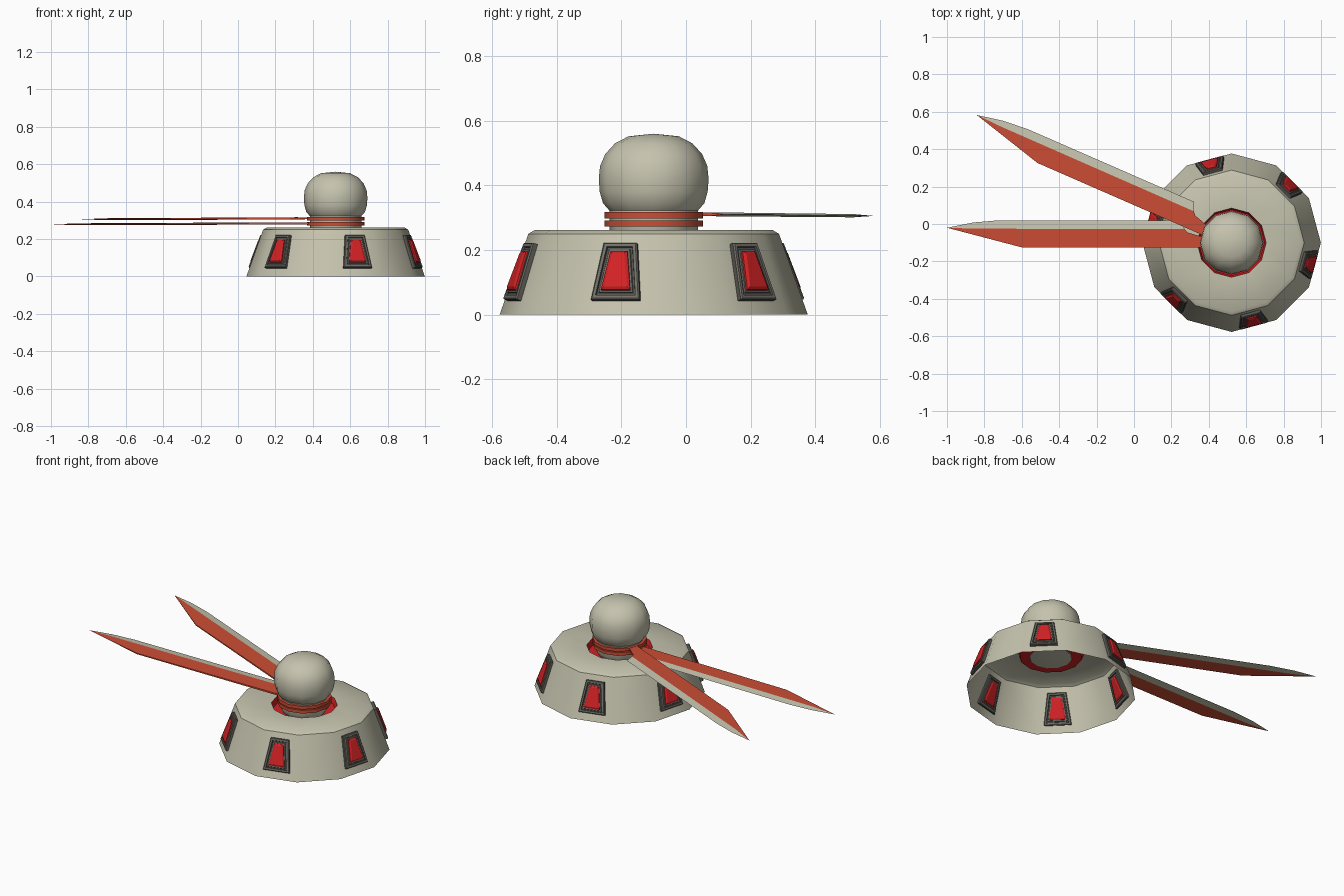
import bpy, bmesh, math
from mathutils import Vector, Matrix

if "Cube" in bpy.data.objects:
    bpy.data.objects.remove(bpy.data.objects["Cube"])

CX, CY = 0.522, -0.10   # axis of the round body
SIDES = 12


def material(name, rgb):
    m = bpy.data.materials.new(name)
    m.diffuse_color = (*rgb, 1)
    m.use_nodes = True
    m.node_tree.nodes["Principled BSDF"].inputs["Base Color"].default_value = m.diffuse_color
    return m


CREAM = material("cream", (0.56, 0.545, 0.42))
ORANGE = material("orange_red", (0.60, 0.075, 0.035))
RED = material("bright_red", (0.65, 0.016, 0.018))
GREY = material("frame_grey", (0.17, 0.165, 0.14))
DARK = material("dark_grey", (0.09, 0.087, 0.075))


def finish(name, bm, mats, smooth=False, recalc=True):
    bmesh.ops.remove_doubles(bm, verts=bm.verts, dist=1e-5)
    if recalc:
        bmesh.ops.recalc_face_normals(bm, faces=bm.faces)
    me = bpy.data.meshes.new(name)
    bm.to_mesh(me)
    bm.free()
    for m in mats:
        me.materials.append(m)
    ob = bpy.data.objects.new(name, me)
    bpy.context.collection.objects.link(ob)
    if smooth:
        bpy.ops.object.select_all(action='DESELECT')
        ob.select_set(True)
        bpy.context.view_layer.objects.active = ob
        bpy.ops.object.shade_smooth_by_angle(angle=math.radians(35))
    return ob


def lathe(name, profile, mat):
    """Turn (radius, z) points around the body axis."""
    bm = bmesh.new()
    rings = []
    for r, z in profile:
        rings.append([bm.verts.new((CX + r * math.cos(a), CY + r * math.sin(a), z))
                      for a in (math.tau * i / SIDES for i in range(SIDES))])
    for a, b in zip(rings, rings[1:]):
        for i in range(SIDES):
            j = (i + 1) % SIDES
            bm.faces.new((a[i], a[j], b[j], b[i]))
    return finish(name, bm, [mat], smooth=True, recalc=False)


# Hollow base skirt with top plate, and the red recess in its middle
R0, R1, Z1 = 0.477, 0.388, 0.25
lathe("base_skirt", [(R0, 0), (R1, Z1), (0.368, 0.262), (0.185, 0.262)], CREAM)
lathe("red_recess", [(0.185, 0.262), (0.176, 0.228), (0.115, 0.224)], RED)

# Neck and ball head
lathe("ball_head", [(0, 0.212), (0.118, 0.222), (0.137, 0.25), (0.137, 0.322),
                    (0.157, 0.345), (0.167, 0.38), (0.17, 0.42), (0.166, 0.46),
                    (0.150, 0.497), (0.120, 0.53), (0.078, 0.552), (0, 0.56)], CREAM)

# Two rotating collars that carry the blades
for name, z in (("lower_collar", 0.273), ("upper_collar", 0.298)):
    lathe(name, [(0.13, z), (0.153, z), (0.153, z + 0.019), (0.13, z + 0.019)], ORANGE)


def blade(name, z, turn):
    """Flat blade: orange body with a cream cutting edge, swung about the axis."""
    split = [(-1.0, -0.02, 0), (-0.85, -0.025, .005), (0.27, -0.027, .006)]
    edge = [(-0.86, 0.008, 0), (-0.72, 0.02, 0), (0.25, 0.02, 0)]
    body = [(0.285, -0.045, .005), (0.37, -0.07, .005), (0.38, -0.125, .005),
            (-0.60, -0.125, .003)]
    rot = Matrix.Rotation(turn, 3, 'Z')
    bm = bmesh.new()

    def vert(p, s):
        v = rot @ Vector((p[0] - CX, p[1] - CY, 0))
        droop = 0.004 * (0.35 - p[0])
        return bm.verts.new((v.x + CX, v.y + CY, z - droop + s * p[2]))

    rims = []
    for s in (1, -1):
        sp, ed, bo = ([vert(p, s) for p in pts] for pts in (split, edge, body))
        bm.faces.new([sp[0]] + ed + sp[:0:-1]).material_index = 1
        bm.faces.new(sp + bo)
        rims.append([ed[-1], sp[-1]] + bo + [sp[0]])
    for i in range(len(rims[0]) - 1):
        bm.faces.new((rims[0][i], rims[0][i + 1], rims[1][i + 1], rims[1][i]))
    finish(name, bm, [ORANGE, CREAM])


blade("lower_blade", 0.284, 0)
blade("upper_blade", 0.311, math.radians(-23.6))


def panel(name, angle):
    """Stepped trapezoid lamp set in the sloping wall, showing on both sides."""
    c = math.cos(math.pi / SIDES)
    out = Vector((math.cos(angle), math.sin(angle), 0))
    side = Vector((-out.y, out.x, 0))
    foot = Vector((CX, CY, 0)) + out * R0 * c
    up = (out * (R1 - R0) * c + Vector((0, 0, Z1))).normalized()
    nrm = side.cross(up)
    bm = bmesh.new()
    # (inset, height, material of the step leading to it): outside and back
    steps = [(0, 0, 1), (0, .014, 1), (.004, .018, 0), (.013, .018, 0), (.015, .012, 1),
             (.021, .012, 1), (.023, .016, 0), (.029, .016, 0), (.029, .022, 2),
             (.038, .028, 2)]
    for s in (1, -0.7):
        prev = None
        for inset, h, mat in steps:
            lo, hi = 0.045 + inset, 0.23 - inset
            wl, wh = 0.078 - inset * 1.08, 0.053 - inset * 0.9
            ring = [bm.verts.new(foot + side * u + up * v + nrm * h * s)
                    for u, v in ((-wl, lo), (wl, lo), (wh, hi), (-wh, hi))]
            if prev:
                for i in range(4):
                    j = (i + 1) % 4
                    bm.faces.new((prev[i], prev[j], ring[j], ring[i])).material_index = mat
            prev = ring
        bm.faces.new(prev).material_index = 2
    finish(name, bm, [GREY, DARK, RED])


# Six lamps, one on every second facet
for k in range(6):
    panel(f"wall_lamp_{k + 1}", math.radians(45 + 60 * k))
